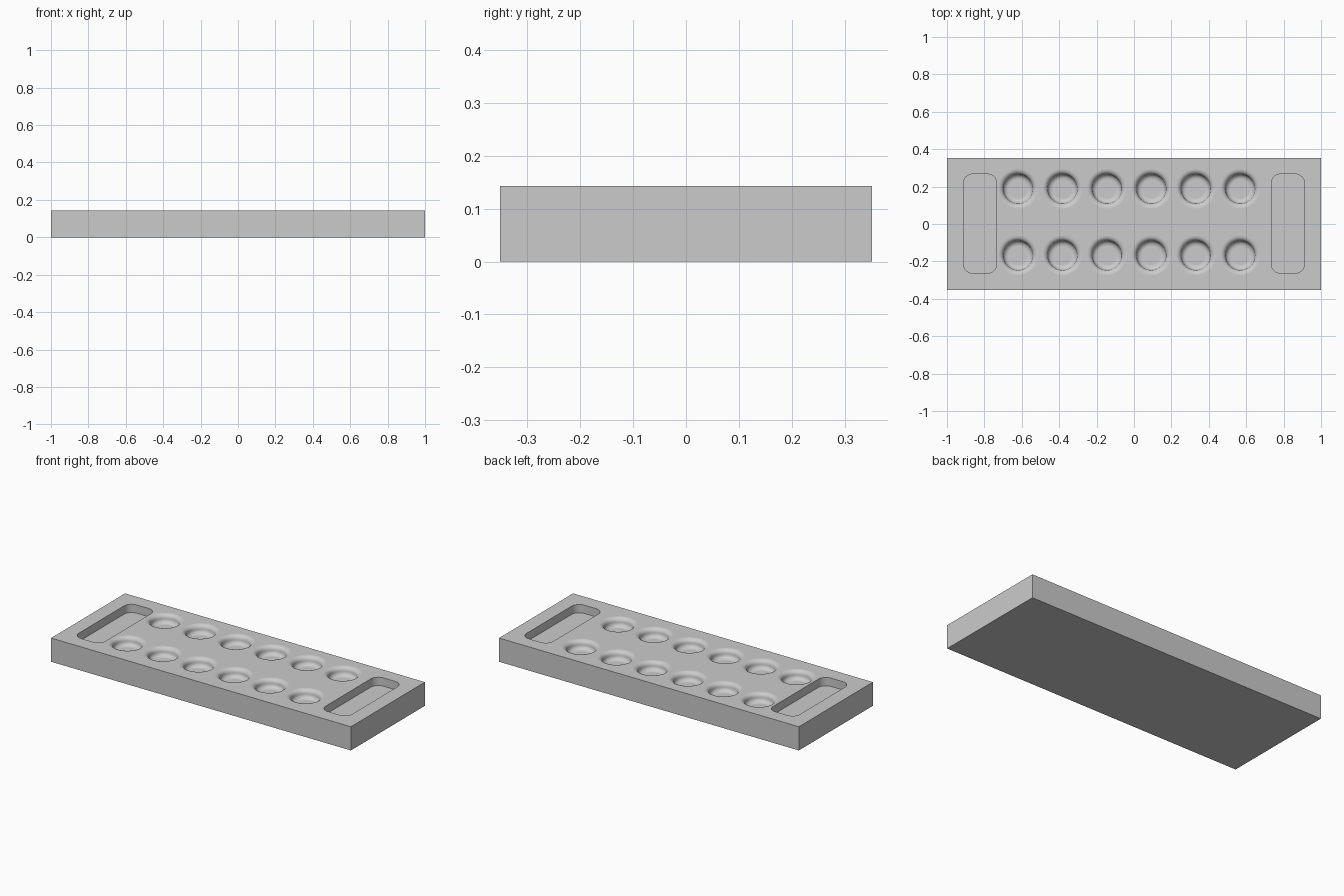
import bpy, bmesh, math
from mathutils import Matrix

if "Cube" in bpy.data.objects:
    bpy.data.objects.remove(bpy.data.objects["Cube"], do_unlink=True)

LENGTH, WIDTH, HEIGHT = 2.0, 0.705, 0.143
DEPTH = 0.05
FLOOR = HEIGHT - DEPTH

grey = bpy.data.materials.new("plain grey")
grey.use_nodes = True
grey.diffuse_color = (0.6, 0.6, 0.6, 1)
grey.node_tree.nodes["Principled BSDF"].inputs["Base Color"].default_value = grey.diffuse_color


def make_object(name, bm):
    bmesh.ops.recalc_face_normals(bm, faces=bm.faces)
    mesh = bpy.data.meshes.new(name)
    bm.to_mesh(mesh)
    bm.free()
    mesh.materials.append(grey)
    obj = bpy.data.objects.new(name, mesh)
    bpy.context.collection.objects.link(obj)
    return obj


def add_box(bm, size, centre):
    matrix = Matrix.Translation(centre) @ Matrix.Diagonal((*size, 1))
    return bmesh.ops.create_cube(bm, size=1, matrix=matrix)["verts"]


def add_tray(bm, x):
    # rounded rectangular pocket
    top = HEIGHT + 0.03
    verts = add_box(bm, (0.178, 0.53, top - FLOOR), (x, 0.002, (top + FLOOR) / 2))
    upright = [e for e in {e for v in verts for e in v.link_edges}
               if abs(e.verts[0].co.z - e.verts[1].co.z) > 0.01]
    bmesh.ops.bevel(bm, geom=upright, offset=0.05, segments=8, profile=0.5, affect='EDGES')


def add_pit(bm, x, y, sides=48, steps=6):
    # lathed pit: flat floor, concave foot, convex rolled lip
    inner, outer = 0.052, 0.105
    mid, half = (inner + outer) / 2, (outer - inner) / 2
    profile = []
    for i in range(steps + 1):
        a = math.pi / 2 * i / steps
        profile.append((inner + half * math.sin(a), FLOOR + DEPTH / 2 * (1 - math.cos(a))))
    for i in range(1, steps + 1):
        a = math.pi / 2 * i / steps
        profile.append((mid + half * (1 - math.cos(a)), FLOOR + DEPTH / 2 * (1 + math.sin(a))))
    profile.append((outer, HEIGHT + 0.03))
    rings = []
    for r, z in profile:
        rings.append([bm.verts.new((x + r * math.cos(t), y + r * math.sin(t), z))
                      for t in (2 * math.pi * k / sides for k in range(sides))])
    for low, high in zip(rings, rings[1:]):
        for k in range(sides):
            n = (k + 1) % sides
            bm.faces.new((low[k], low[n], high[n], high[k]))
    bm.faces.new(rings[0])
    bm.faces.new(rings[-1])


# block
bm = bmesh.new()
add_box(bm, (LENGTH, WIDTH, HEIGHT), (0, 0, HEIGHT / 2))
block = make_object("block", bm)

# pockets to cut: two end trays and two rows of six pits
bm = bmesh.new()
for side in (-1, 1):
    add_tray(bm, side * 0.823)
for column in range(6):
    for y in (-0.168, 0.188):
        add_pit(bm, -0.62 + 0.2376 * column, y)
cutter = make_object("pocket_cutter", bm)
cutter.hide_render = True

cut = block.modifiers.new("pockets", 'BOOLEAN')
cut.operation = 'DIFFERENCE'
cut.solver = 'EXACT'
cut.object = cutter
bpy.ops.object.select_all(action='DESELECT')
block.select_set(True)
bpy.context.view_layer.objects.active = block
bpy.ops.object.modifier_apply(modifier=cut.name)
bpy.data.objects.remove(cutter, do_unlink=True)

# smooth pits and tray corners, flat level faces
bpy.ops.object.shade_smooth_by_angle(angle=math.radians(35))
for face in block.data.polygons:
    if abs(face.normal.z) > 0.999:
        face.use_smooth = False
